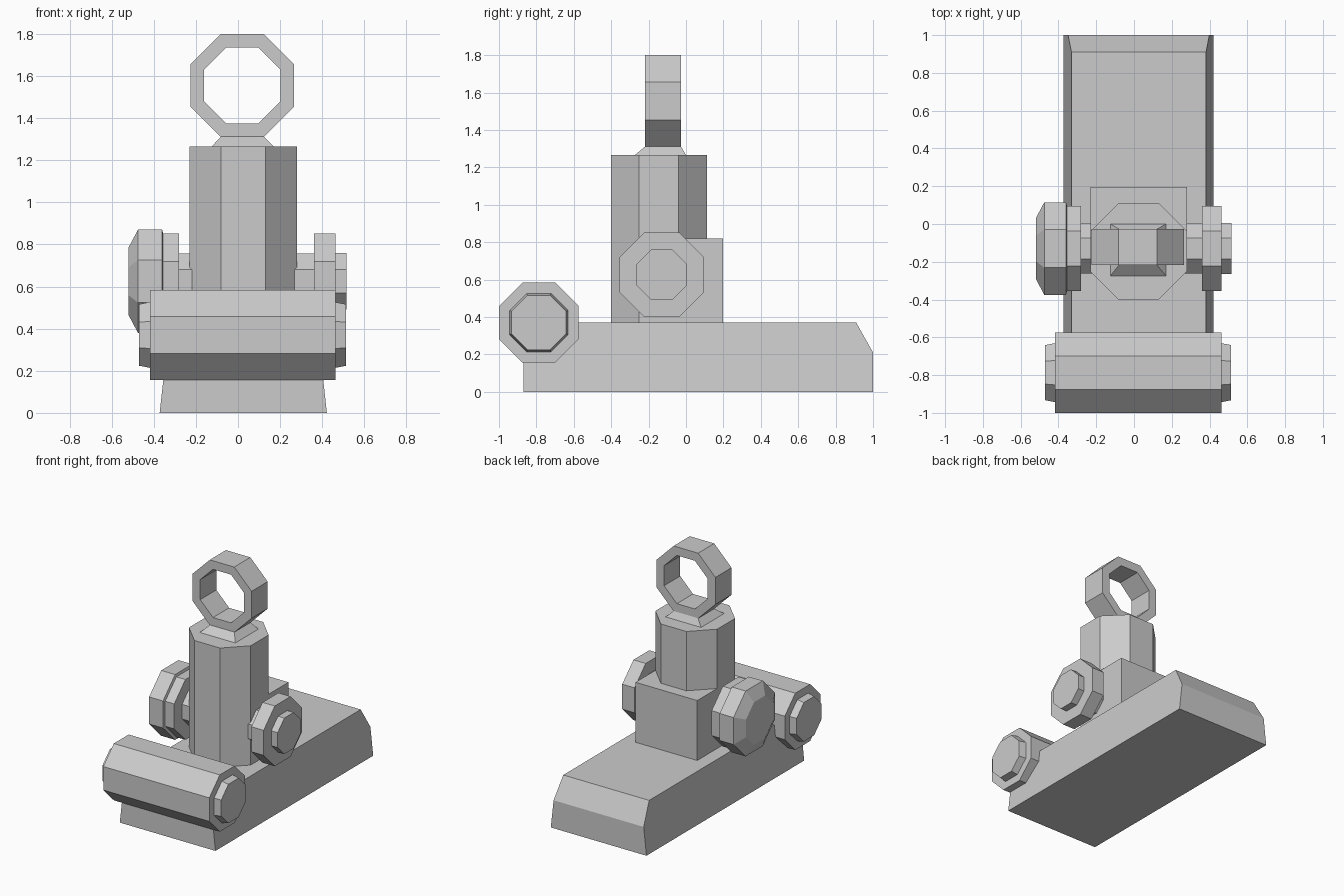
import bpy, bmesh, math
from mathutils import Vector

if "Cube" in bpy.data.objects:
    bpy.data.objects.remove(bpy.data.objects["Cube"])

CX = 0.025  # machine centre line


def octagon(apothem):
    r = apothem / math.cos(math.pi / 8)
    angles = [math.pi / 8 + i * math.pi / 4 for i in range(8)]
    return [(r * math.cos(a), r * math.sin(a)) for a in angles]


def loft(name, rings, closed=False):
    """Skin a list of equal-length point rings; cap the ends or close the loop."""
    bm = bmesh.new()
    loops = [[bm.verts.new(p) for p in ring] for ring in rings]
    pairs = list(zip(loops, loops[1:]))
    if closed:
        pairs.append((loops[-1], loops[0]))
    else:
        bm.faces.new(loops[0])
        bm.faces.new(loops[-1])
    for a, b in pairs:
        for i in range(len(a)):
            j = (i + 1) % len(a)
            bm.faces.new((a[i], a[j], b[j], b[i]))
    bmesh.ops.recalc_face_normals(bm, faces=bm.faces)
    mesh = bpy.data.meshes.new(name)
    bm.to_mesh(mesh)
    bm.free()
    obj = bpy.data.objects.new(name, mesh)
    bpy.context.collection.objects.link(obj)
    return obj


def turned(name, axis, centre, stations, closed=False):
    """Octagonal turning; stations are (position along axis, apothem)."""
    order = {'x': lambda t, u, v: (t, u, v),
             'y': lambda t, u, v: (u, t, v),
             'z': lambda t, u, v: (u, v, t)}[axis]
    rings = [[Vector(order(t, centre[0] + u, centre[1] + v)) for u, v in octagon(ap)]
             for t, ap in stations]
    return loft(name, rings, closed)


def rect(x0, x1, y0, y1, z):
    return [(x0, y0, z), (x1, y0, z), (x1, y1, z), (x0, y1, z)]


# Base slab: side profile with sloped back, sides leaning inwards
profile = [(-0.87, 0), (1, 0), (1, 0.21), (0.91, 0.37), (-0.87, 0.37)]
loft("base", [[(CX + s * (0.397 - 0.11 * z), y, z) for y, z in profile] for s in (-1, 1)])

# Front roller with tapered end caps
roller = (-0.787, 0.37)
turned("front_roller", 'x', roller, [(-0.418, 0.213), (0.462, 0.213)])
for side, name in ((-1, "roller_cap_left"), (1, "roller_cap_right")):
    turned(name, 'x', roller, [(0.022 + side * 0.43, 0.158), (0.022 + side * 0.492, 0.146)])

# Column and the block behind it
turned("column", 'z', (CX, -0.145), [(0.36, 0.256), (1.265, 0.256)])
loft("rear_block", [rect(CX - 0.256, CX + 0.256, -0.04, 0.197, z) for z in (0.36, 0.82)])

# Side wheels on stub axles
wheel = (-0.13, 0.625)
turned("right_wheel", 'x', wheel,
       [(0.2, 0.133), (0.36, 0.133), (0.36, 0.226), (0.462, 0.226),
        (0.462, 0.135), (0.515, 0.135)])
turned("left_wheel", 'x', wheel,
       [(-0.15, 0.133), (-0.28, 0.133), (-0.28, 0.226), (-0.355, 0.226),
        (-0.36, 0.245), (-0.475, 0.245), (-0.52, 0.16)])

# Lifting ring on a tapered foot
loft("ring_foot", [rect(-0.13, 0.175, -0.28, 0.003, 1.26),
                   rect(-0.08, 0.122, -0.218, -0.027, 1.312)])
turned("lifting_ring", 'y', (0.02, 1.555),
       [(-0.218, 0.245), (-0.027, 0.245), (-0.027, 0.181), (-0.218, 0.181)], closed=True)
